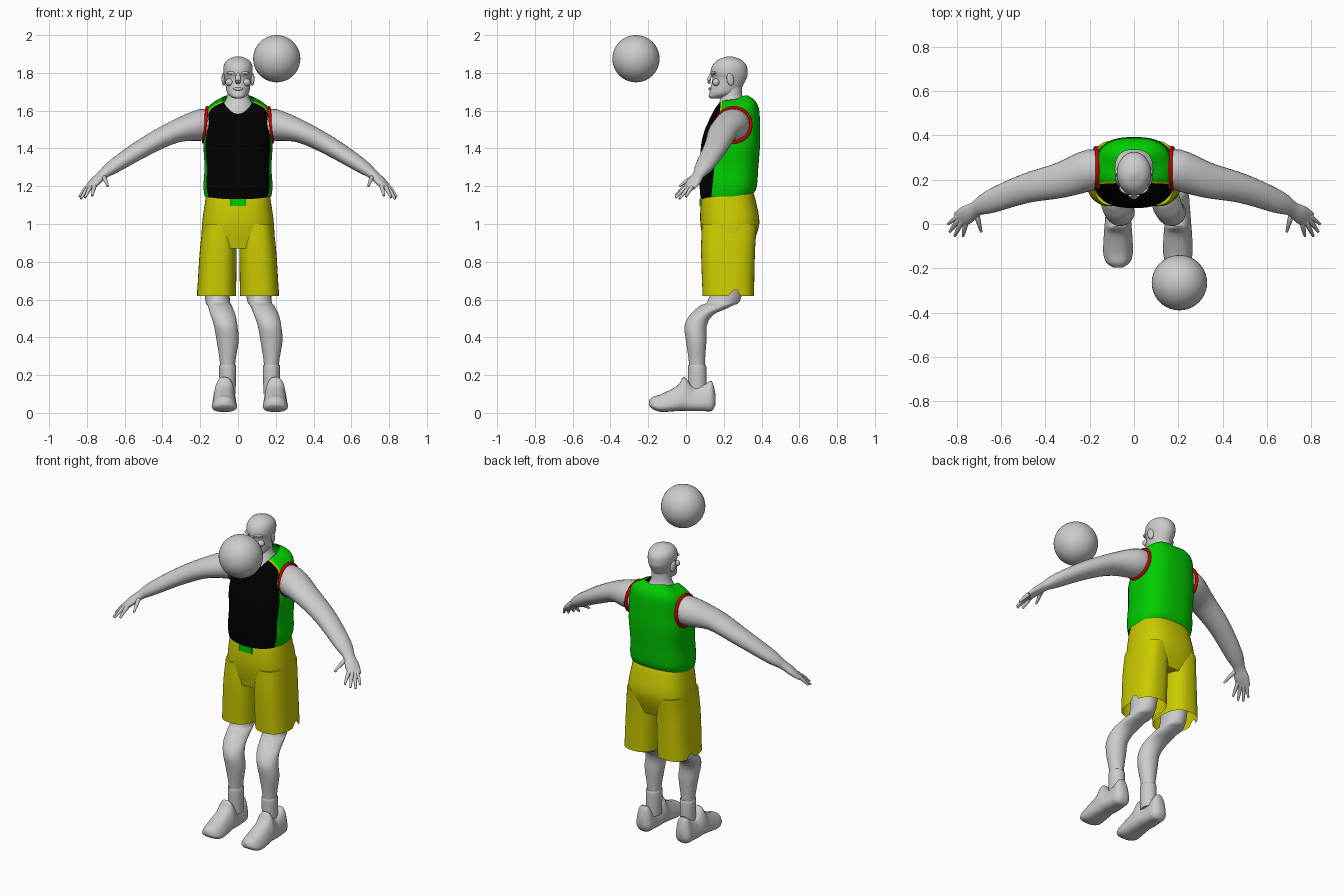
import bpy, bmesh
from math import cos, sin, pi, copysign
from mathutils import Vector

if "Cube" in bpy.data.objects:
    bpy.data.objects.remove(bpy.data.objects["Cube"])


def material(name, red, green, blue):
    mat = bpy.data.materials.new(name)
    mat.use_nodes = True
    mat.diffuse_color = (red, green, blue, 1)
    mat.node_tree.nodes["Principled BSDF"].inputs["Base Color"].default_value = mat.diffuse_color
    return mat


GREY = material("light_grey", .6, .6, .6)
GREEN = material("green", 0, .6, 0)
BLACK = material("black", 0, 0, 0)
YELLOW = material("yellow", .6, .6, 0)
RED = material("red", .6, 0, 0)
SIDES = {"left": 1, "right": -1}


def finish(obj, name, mat):
    """Name, colour and smooth an object."""
    obj.name = name
    obj.data.materials.append(mat)
    bpy.ops.object.select_all(action="DESELECT")
    obj.select_set(True)
    bpy.context.view_layer.objects.active = obj
    bpy.ops.object.shade_smooth_by_angle(angle=pi / 4)
    return obj


def spline(rows, steps=4):
    """Catmull-Rom interpolation between rows of numbers."""
    out = []
    for i in range(len(rows) - 1):
        before, start, end = rows[max(i - 1, 0)], rows[i], rows[i + 1]
        after = rows[min(i + 2, len(rows) - 1)]
        for step in range(steps):
            t = step / steps
            out.append([b + t / 2 * (c - a + t * (2 * a - 5 * b + 4 * c - d + t * (3 * (b - c) + d - a)))
                        for a, b, c, d in zip(before, start, end, after)])
    return out + [rows[-1]]


def outline(sides, power=2):
    """Points of a unit superellipse."""
    def bulge(value):
        return copysign(abs(value) ** (2 / power), value)
    turns = [2 * pi * i / sides for i in range(sides)]
    return [(bulge(cos(turn)), bulge(sin(turn))) for turn in turns]


def skin(name, loops, mat, cap_first=True, cap_last=True):
    """Join loops of points into one smooth surface."""
    bm = bmesh.new()
    loops = [[bm.verts.new(point) for point in loop] for loop in loops]
    for low, high in zip(loops, loops[1:]):
        for j in range(len(low)):
            bm.faces.new((low[j - 1], low[j], high[j], high[j - 1]))
    if cap_first:
        bm.faces.new(loops[0])
    if cap_last:
        bm.faces.new(loops[-1])
    bmesh.ops.recalc_face_normals(bm, faces=bm.faces)
    mesh = bpy.data.meshes.new(name)
    bm.to_mesh(mesh)
    bm.free()
    obj = bpy.data.objects.new(name, mesh)
    bpy.context.collection.objects.link(obj)
    return finish(obj, name, mat)


def ring(z, half, front, back, x=0, side_rise=0, back_rise=0):
    return z, half, front, back, x, side_rise, back_rise


def stack(name, rings, mat, sides=32, power=2, **caps):
    """Loft through cross-sections stacked in z."""
    loops = []
    for z, half, front, back, x, side_rise, back_rise in spline(rings):
        mid, depth = (front + back) / 2, (back - front) / 2
        loops.append([(x + half * c, mid - depth * s,
                       z + side_rise * c * c + (back_rise * s * s if s < 0 else 0))
                      for c, s in outline(sides, power)])
    return skin(name, loops, mat, **caps)


def knot(x, y, z, wide, thick):
    return x, y, z, wide, thick


def tube(name, knots, sides=16, mirror=1):
    """Loft of ellipses along a path, mirrored in x when asked."""
    knots = spline(knots)
    path = [Vector(k[:3]) for k in knots]
    loops = []
    for i, (x, y, z, wide, thick) in enumerate(knots):
        along = path[min(i + 1, len(path) - 1)] - path[max(i - 1, 0)]
        across = Vector((0, 0, 1)).cross(along).normalized()
        up = along.cross(across).normalized()
        points = [path[i] + across * wide * c + up * thick * s for c, s in outline(sides)]
        loops.append([(mirror * p.x, p.y, p.z) for p in points])
    return skin(name, loops, GREY)


def blob(name, location, scale, segments=16, rotation=(0, 0, 0)):
    bpy.ops.mesh.primitive_uv_sphere_add(segments=segments, ring_count=segments // 2,
                                         radius=1, location=location, rotation=rotation)
    bpy.context.object.scale = scale
    finish(bpy.context.object, name, GREY)


# Ball in the air
blob("ball", location=(.205, -.265, 1.875), scale=(.125, .125, .125), segments=40)

# Head, neck and face
stack("head", [
    ring(z=1.665, half=.02, front=.13, back=.18), ring(z=1.675, half=.04, front=.12, back=.23),
    ring(z=1.7, half=.06, front=.125, back=.28), ring(z=1.77, half=.07, front=.14, back=.32),
    ring(z=1.8, half=.077, front=.13, back=.326), ring(z=1.84, half=.075, front=.14, back=.32),
    ring(z=1.87, half=.055, front=.17, back=.29), ring(z=1.888, half=.01, front=.22, back=.24),
], GREY)
stack("neck", [
    ring(z=1.54, half=.12, front=.15, back=.36), ring(z=1.6, half=.1, front=.155, back=.335),
    ring(z=1.67, half=.06, front=.185, back=.3), ring(z=1.74, half=.056, front=.19, back=.295),
], GREY)
tube("nose", [
    knot(x=0, y=.137, z=1.8, wide=.008, thick=.006), knot(x=0, y=.12, z=1.76, wide=.016, thick=.01),
    knot(x=0, y=.13, z=1.746, wide=.012, thick=.006)])
blob("lips", location=(0, .127, 1.715), scale=(.026, .008, .008))
blob("chin", location=(0, .136, 1.68), scale=(.03, .015, .015))
for side, s in SIDES.items():
    blob(side + "_ear", location=(s * .076, .235, 1.765), scale=(.01, .02, .034),
         rotation=(.2, 0, s * .3))
    blob(side + "_brow", location=(s * .033, .146, 1.8), scale=(.03, .012, .008),
         rotation=(0, 0, s * .3))
    blob(side + "_cheek", location=(s * .045, .16, 1.75), scale=(.022, .02, .02))

# Sleeveless shirt, its front panel and shoulder piping divided off by slanted cuts
shirt = stack("shirt", [
    ring(z=1.13, half=.176, front=.078, back=.36, side_rise=.015, back_rise=.035),
    ring(z=1.2, half=.183, front=.072, back=.375), ring(z=1.3, half=.177, front=.074, back=.383),
    ring(z=1.42, half=.183, front=.08, back=.392), ring(z=1.5, half=.175, front=.1, back=.392),
    ring(z=1.53, half=.167, front=.114, back=.388, side_rise=.07, back_rise=.07),
    ring(z=1.556, half=.135, front=.126, back=.37, side_rise=.08, back_rise=.09),
    ring(z=1.583, half=.085, front=.142, back=.335, side_rise=.075, back_rise=.09),
], GREEN, sides=64, power=2.6, cap_first=False, cap_last=False)
shirt.data.materials.append(BLACK)
shirt.data.materials.append(YELLOW)
bm = bmesh.new()
bm.from_mesh(shirt.data)
slant = Vector((0, 1, -.1))
panel_edge = Vector((0, .14, 1.2)).dot(slant)
piping_edge = panel_edge + .007
for edge in (panel_edge, piping_edge):
    bmesh.ops.bisect_plane(bm, geom=bm.verts[:] + bm.edges[:] + bm.faces[:],
                           plane_co=slant * edge / slant.length_squared, plane_no=slant)
for face in bm.faces:
    middle = face.calc_center_median()
    if middle.dot(slant) < panel_edge:
        face.material_index = 1
    elif middle.dot(slant) < piping_edge and middle.z > 1.58:
        face.material_index = 2
bm.to_mesh(shirt.data)
bm.free()

# Shorts: seat, two open legs with a notched hem, front buckle patch
stack("shorts_seat", [
    ring(z=1.17, half=.165, front=.095, back=.355), ring(z=1.12, half=.174, front=.08, back=.37),
    ring(z=1, half=.19, front=.076, back=.388), ring(z=.87, half=.195, front=.1, back=.345),
], YELLOW, sides=48, power=2.6)
for side, s in SIDES.items():
    leg = stack(side + "_shorts_leg", [
        ring(z=1, half=.086, front=.084, back=.375, x=s * .1),
        ring(z=.85, half=.098, front=.08, back=.365, x=s * .105),
        ring(z=.62, half=.103, front=.088, back=.36, x=s * .114),
    ], YELLOW, sides=48, power=2.6, cap_last=False)
    for vert in leg.data.vertices:
        if vert.co.z < .63 and s * vert.co.x > .2 and abs(vert.co.y - .26) < .02:
            vert.co.z += .03
bpy.ops.mesh.primitive_cube_add(size=1, location=(0, .076, 1.113))
bpy.context.object.scale = (.085, .008, .038)
finish(bpy.context.object, "buckle_patch", GREEN)

# Arms, fingers and armhole trims
FINGERS = {
    "thumb": ((.715, .06, 1.255), (.69, -.035, 1.2)),
    "index_finger": ((.755, .025, 1.215), (.772, -.055, 1.15)),
    "middle_finger": ((.77, .025, 1.21), (.81, -.055, 1.14)),
    "ring_finger": ((.78, .035, 1.205), (.832, -.035, 1.133)),
    "little_finger": ((.78, .045, 1.21), (.84, 0, 1.145)),
}
for side, s in SIDES.items():
    tube(side + "_arm", [
        knot(x=.12, y=.25, z=1.535, wide=.07, thick=.065),
        knot(x=.19, y=.246, z=1.525, wide=.092, thick=.084),
        knot(x=.33, y=.198, z=1.49, wide=.08, thick=.06),
        knot(x=.49, y=.16, z=1.41, wide=.066, thick=.05),
        knot(x=.65, y=.1, z=1.31, wide=.052, thick=.038),
        knot(x=.715, y=.068, z=1.262, wide=.034, thick=.025),
        knot(x=.755, y=.042, z=1.225, wide=.042, thick=.022),
        knot(x=.79, y=.018, z=1.19, wide=.038, thick=.013),
    ], sides=24, mirror=s)
    for finger, (root, tip) in FINGERS.items():
        knuckle = (Vector(root) + Vector(tip)) / 2 + Vector((0, 0, .006))
        tube(f"{side}_{finger}", [knot(*root, wide=.013, thick=.013),
                                  knot(*knuckle, wide=.011, thick=.011),
                                  knot(*tip, wide=.006, thick=.006)], sides=10, mirror=s)
    bpy.ops.mesh.primitive_torus_add(location=(s * .173, .252, 1.525), major_radius=.091,
                                     minor_radius=.009, rotation=(0, pi / 2 - s * .1, 0))
    finish(bpy.context.object, side + "_armhole_trim", RED)

# Bent legs, socks and shoes; both shins lean to the same side
SHOE = [  # y, half width, sole height, top height
    (.156, .025, .04, .1), (.135, .05, .01, .17), (.09, .056, .01, .145), (.04, .06, .01, .135),
    (-.01, .064, .01, .19), (-.045, .067, .01, .145), (-.13, .07, .005, .1), (-.175, .055, .02, .085),
    (-.196, .022, .04, .066)]
for side, s in SIDES.items():
    hip, knee, shin = s * .11, s * .115 + .035, s * .116 + .061
    stack(side + "_leg", [
        ring(z=.92, half=.085, front=.14, back=.32, x=hip),
        ring(z=.62, half=.066, front=.125, back=.295, x=hip),
        ring(z=.565, half=.064, front=.07, back=.24, x=(hip + knee) / 2),
        ring(z=.52, half=.066, front=.022, back=.145, x=knee),
        ring(z=.46, half=.062, front=-.008, back=.11, x=shin - .01),
        ring(z=.38, half=.058, front=0, back=.108, x=shin),
        ring(z=.26, half=.04, front=.016, back=.1, x=shin),
        ring(z=.12, half=.036, front=.02, back=.1, x=shin),
    ], GREY)
    stack(side + "_sock", [
        ring(z=.1, half=.042, front=.012, back=.108, x=shin),
        ring(z=.24, half=.045, front=.01, back=.108, x=shin),
        ring(z=.252, half=.04, front=.015, back=.1, x=shin),
    ], GREY)
    foot = s * .135 + .063
    loops = []
    for y, half, sole, top in spline(SHOE):
        loops.append([(foot + half * c * (1 - max(0, s2 + .5) / 4), y,
                       (sole + top) / 2 + (top - sole) / 2 * s2) for c, s2 in outline(24, power=3)])
    skin(side + "_shoe", loops, GREY)
